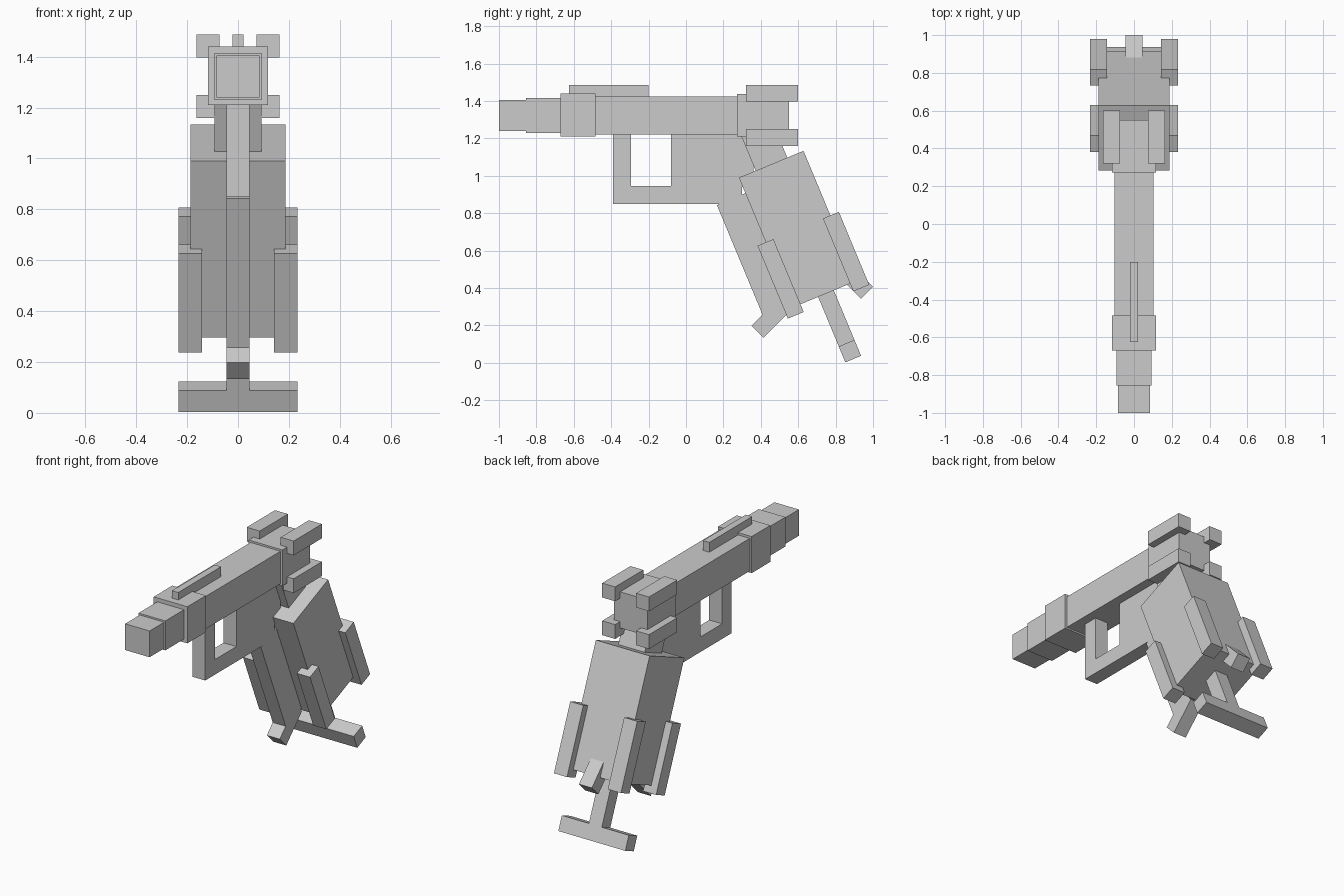
import bpy
import math
from mathutils import Matrix, Vector

cube = bpy.data.objects.get("Cube")
if cube:
    bpy.data.objects.remove(cube)

grey = bpy.data.materials.new("plain_grey")
grey.use_nodes = True
grey.diffuse_color = (0.6, 0.6, 0.6, 1)
grey.node_tree.nodes["Principled BSDF"].inputs["Base Color"].default_value = (0.6, 0.6, 0.6, 1)


def box(name, x, y, z, frame=Matrix.Identity(4)):
    """Box from (min, max) ranges, placed in the given frame."""
    centre = Vector(((r[0] + r[1]) / 2 for r in (x, y, z)))
    size = [r[1] - r[0] for r in (x, y, z)]
    bpy.ops.mesh.primitive_cube_add(size=1)
    ob = bpy.context.object
    ob.name = ob.data.name = name
    ob.data.transform(frame @ Matrix.Translation(centre) @ Matrix.Diagonal((*size, 1)))
    ob.data.materials.append(grey)
    return ob


def sym(half):
    return (-half, half)


def tilted(y, z, degrees):
    """Frame with its origin at (y, z), turned about the x axis."""
    return Matrix.Translation((0, y, z)) @ Matrix.Rotation(math.radians(degrees), 4, "X")


SLIM = sym(0.045)

# Barrel and upper body
box("muzzle", sym(0.085), (-1, -0.85), (1.24, 1.405))
box("barrel", sym(0.093), (-0.855, -0.66), (1.23, 1.415))
box("barrel_collar", sym(0.117), (-0.67, -0.485), (1.21, 1.44))
box("upper_body", sym(0.104), (-0.49, 0.28), (1.22, 1.425))
box("rear_block", sym(0.117), (0.273, 0.55), (1.21, 1.437))
box("top_sight", sym(0.022), (-0.625, -0.2), (1.4, 1.487))

# Four rails around the rear block
for side, label in ((1, "left"), (-1, "right")):
    x = sorted((side * 0.073, side * 0.163))
    box("upper_rail_" + label, x, (0.32, 0.6), (1.397, 1.487))
    box("lower_rail_" + label, x, (0.32, 0.6), (1.16, 1.25))

# Guard loop and inner block
box("guard_front", SLIM, (-0.39, -0.295), (0.85, 1.23))
box("guard_bottom", SLIM, (-0.39, 0.3), (0.85, 0.945))
box("inner_block", SLIM, (-0.08, 0.36), (0.94, 1.23))

# Leaning grip: the frame starts at the top front corner of the grip body
grip = tilted(0.283, 0.99, 22.6)
box("grip_body", sym(0.187), (0, 0.374), (-0.751, 0), grip)
box("neck", sym(0.092), (0.097, 0.28), (-0.05, 0.25), grip)
box("front_strap", SLIM, (-0.165, 0.05), (-0.735, -0.09), grip)
box("stock_post", SLIM, (0.146, 0.237), (-1.05, -0.7), grip)
box("stock_bar", sym(0.233), (0.146, 0.237), (-1.13, -1.038), grip)
for side, label in ((1, "left"), (-1, "right")):
    x = sorted((side * 0.142, side * 0.233))
    box("front_side_strip_" + label, x, (-0.048, 0.044), (-0.796, -0.374), grip)
    box("rear_side_strip_" + label, x, (0.331, 0.423), (-0.796, -0.374), grip)

# Angled feet at the front and back of the grip
box("front_foot", SLIM, (0, 0.22), (0, 0.091), tilted(0.415, 0.134, 45))
box("rear_foot", SLIM, (-0.2, 0), (0, 0.091), tilted(0.935, 0.343, -45))
